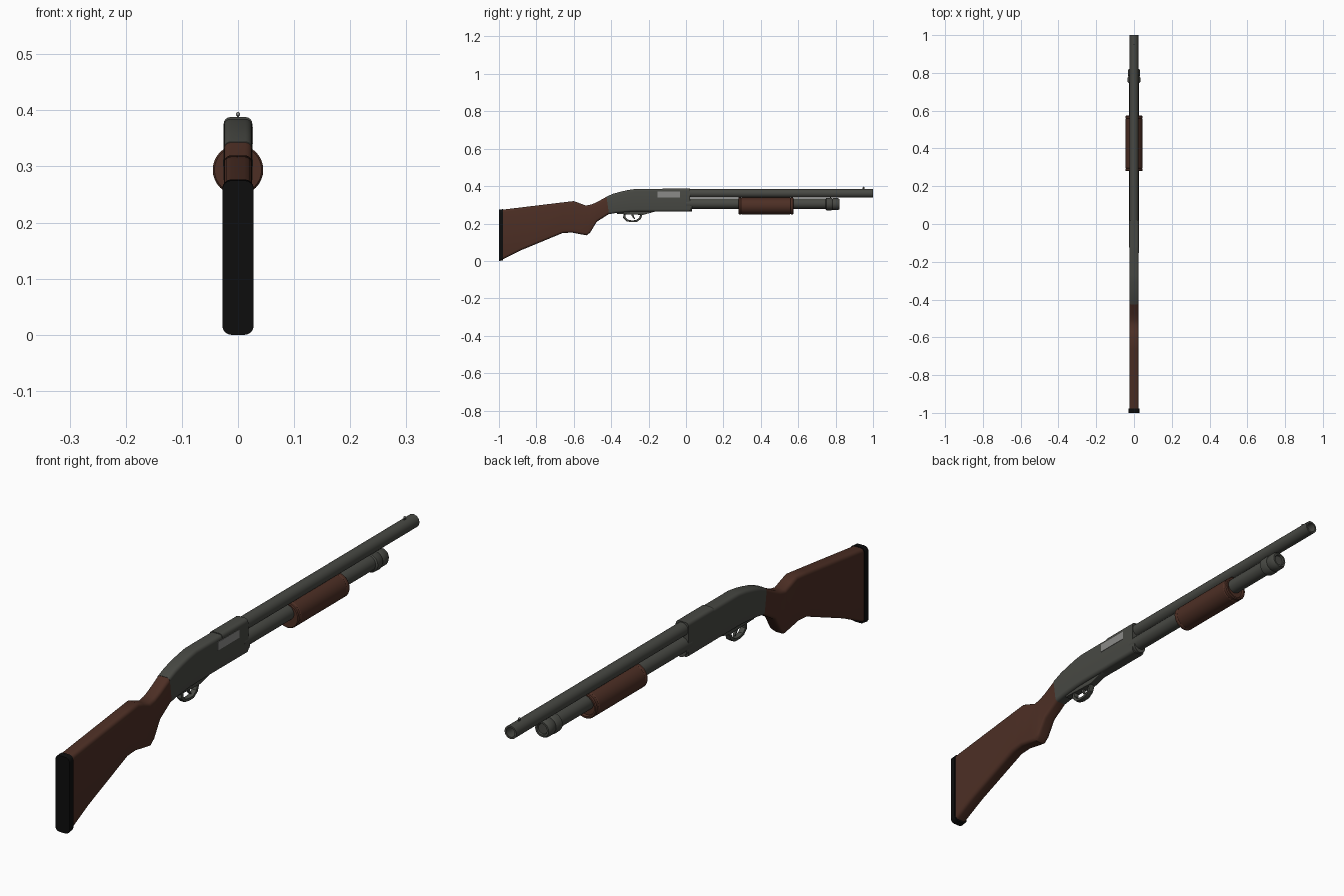
import bpy, bmesh, math
from mathutils import Vector

if "Cube" in bpy.data.objects:
    bpy.data.objects.remove(bpy.data.objects["Cube"])


def material(name, rgb):
    m = bpy.data.materials.new(name)
    m.diffuse_color = (*rgb, 1)
    m.use_nodes = True
    m.node_tree.nodes["Principled BSDF"].inputs["Base Color"].default_value = m.diffuse_color
    return m


METAL = material("dark gunmetal", (0.064, 0.066, 0.057))
WOOD = material("brown wood", (0.074, 0.028, 0.018))
RUBBER = material("black rubber", (0.004, 0.004, 0.004))
STEEL = material("light steel", (0.26, 0.26, 0.25))


def finish(bm, name, mat):
    bmesh.ops.recalc_face_normals(bm, faces=bm.faces)
    me = bpy.data.meshes.new(name)
    bm.to_mesh(me)
    bm.free()
    ob = bpy.data.objects.new(name, me)
    bpy.context.collection.objects.link(ob)
    me.materials.append(mat)
    bpy.ops.object.select_all(action='DESELECT')
    ob.select_set(True)
    bpy.context.view_layer.objects.active = ob
    bpy.ops.object.shade_smooth_by_angle(angle=math.radians(32))
    return ob


def bridge(bm, rings):
    for a, b in zip(rings, rings[1:]):
        n = len(a)
        for i in range(n):
            bm.faces.new((a[i], a[(i + 1) % n], b[(i + 1) % n], b[i]))
    bm.faces.new(rings[0])
    bm.faces.new(rings[-1])


def loft(name, stations, hw, r, mat, steps=4):
    """Rounded-rectangle sections; each station is (top y, top z, bottom y, bottom z)."""
    bm = bmesh.new()
    rings = []
    for ty, tz, by, bz in stations:
        top, bot = Vector((0, ty, tz)), Vector((0, by, bz))
        mid, up = (top + bot) / 2, (top - bot).normalized()
        h = (top - bot).length / 2
        ring = []
        for k, (sx, sz) in enumerate(((1, 1), (-1, 1), (-1, -1), (1, -1))):
            for j in range(steps + 1):
                a = math.pi / 2 * (k + j / steps)
                x = sx * (hw - r) + r * math.cos(a)
                z = sz * (h - r) + r * math.sin(a)
                ring.append(bm.verts.new(mid + up * z + Vector((x, 0, 0))))
        rings.append(ring)
    bridge(bm, rings)
    return finish(bm, name, mat)


def lathe(name, profile, z, mat, n=28):
    """Turn (y, radius) points about a lengthwise axis at height z."""
    bm = bmesh.new()
    rings = [[bm.verts.new((r * math.cos(2 * math.pi * i / n), y,
                            z + r * math.sin(2 * math.pi * i / n)))
              for i in range(n)] for y, r in profile]
    bridge(bm, rings)
    return finish(bm, name, mat)


# butt pad and stock
loft("butt_pad", [(-1, .275, -1, 0), (-.978, .277, -.978, .003)], .028, .016, RUBBER)
loft("stock", [(-.98, .274, -.98, .008), (-.90, .284, -.88, .058),
               (-.66, .313, -.66, .149), (-.60, .320, -.61, .152),
               (-.57, .309, -.565, .143), (-.535, .296, -.53, .137),
               (-.505, .302, -.512, .152), (-.475, .315, -.478, .209),
               (-.425, .343, -.412, .251)], .025, .013, WOOD)

# receiver with a slightly raised front block
loft("receiver", [(-.425, .344, -.412, .250), (-.39, .359, -.375, .256),
                  (-.35, .370, -.335, .260), (-.31, .379, -.30, .263),
                  (-.27, .385, -.26, .264), (.02, .385, .02, .264)],
     .025, .012, METAL)
loft("receiver_front", [(-.125, .388, -.125, .264), (.022, .388, .022, .264)],
     .0255, .012, METAL)
lathe("receiver_collar", [(0, .025), (.033, .025)], .290, METAL)

# ejection port plate on the right side
bm = bmesh.new()
bmesh.ops.create_cube(bm, size=1)
for v in bm.verts:
    v.co = (.0255 + v.co.x * .003, -.092 + v.co.y * .122, .355 + v.co.z * .030)
finish(bm, "ejection_port", STEEL)

# trigger plate, guard and trigger
loft("trigger_plate", [(-.37, .264, -.37, .251), (-.23, .270, -.23, .246),
                       (-.165, .270, -.165, .264)], .013, .002, METAL, 2)
loft("trigger_guard", [(-.322, .256, -.334, .256), (-.324, .235, -.336, .231),
                       (-.311, .221, -.317, .212), (-.290, .217, -.292, .207),
                       (-.268, .218, -.264, .208), (-.251, .230, -.242, .223),
                       (-.243, .254, -.231, .254)], .010, .002, METAL, 2)
loft("trigger", [(-.294, .255, -.280, .255), (-.290, .240, -.279, .238),
                 (-.279, .226, -.271, .224)], .005, .002, METAL, 2)

# barrel with open muzzle, and front sight
lathe("barrel", [(0, .0235), (1, .0235), (1, .017), (.88, .017)], .3615, METAL)
loft("front_sight_post", [(.945, .392, .945, .382), (.955, .392, .955, .382)],
     .002, .0005, METAL, 1)
bm = bmesh.new()
bmesh.ops.create_uvsphere(bm, u_segments=12, v_segments=8, radius=.004)
bmesh.ops.translate(bm, verts=bm.verts, vec=(0, .95, .393))
finish(bm, "front_sight_bead", STEEL)

# magazine tube, end cap and sliding fore-end
lathe("magazine_tube", [(0, .027), (.78, .027)], .306, METAL)
lathe("magazine_cap", [(.745, .027), (.75, .033), (.775, .034), (.783, .030),
                       (.789, .032), (.812, .032), (.821, .027), (.821, .020),
                       (.815, .018)], .304, METAL)
lathe("fore_end", [(.28, .036), (.28, .042), (.283, .045), (.292, .045),
                   (.295, .043), (.298, .045), (.555, .045), (.558, .043),
                   (.561, .045), (.571, .045), (.575, .042), (.575, .036),
                   (.565, .034)], .294, WOOD, 32)
